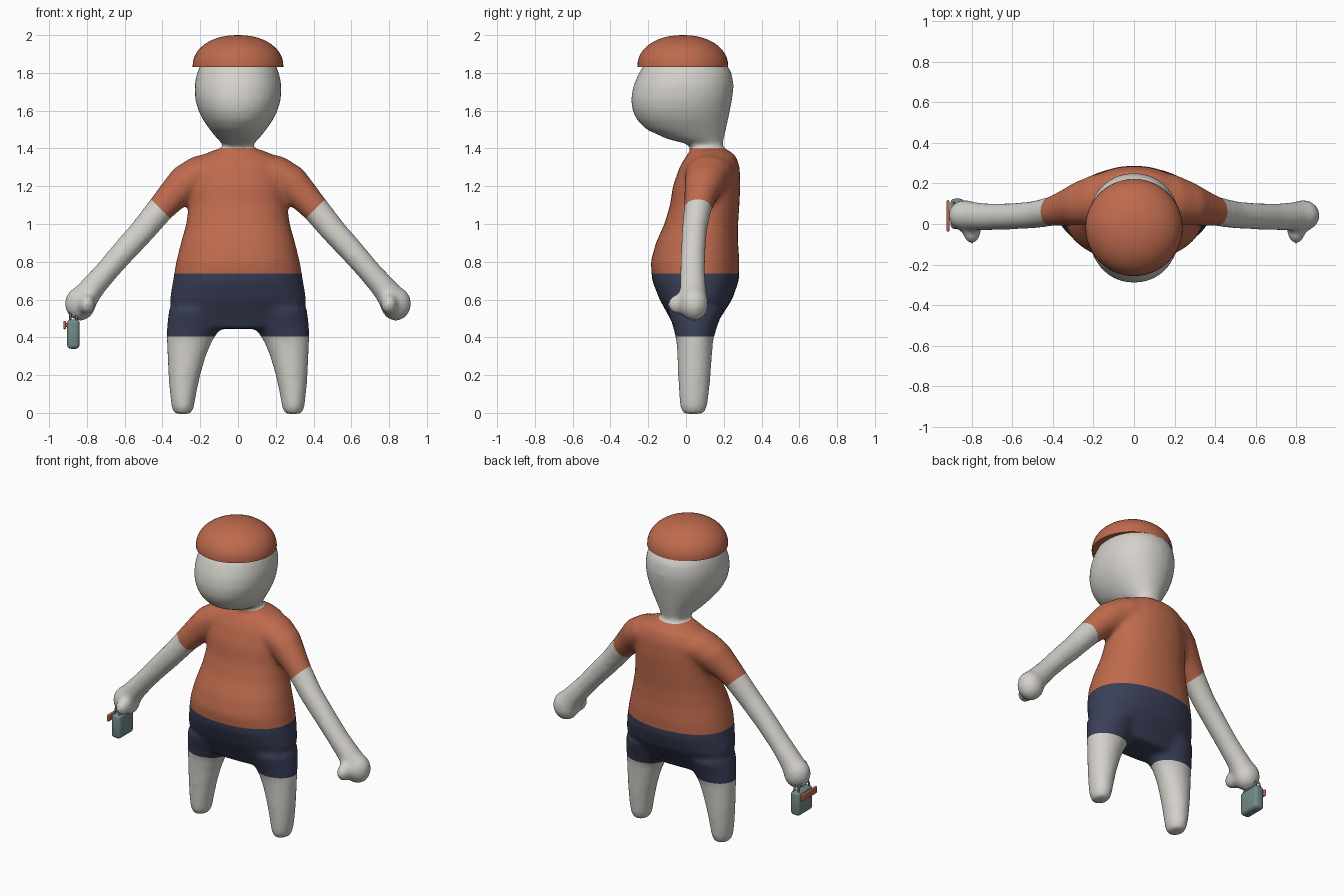
import bpy, bmesh, math
from mathutils import Vector, Matrix

cube = bpy.data.objects.get("Cube")
if cube:
    bpy.data.objects.remove(cube, do_unlink=True)


def material(name, rgb):
    m = bpy.data.materials.new(name)
    m.use_nodes = True
    col = (*rgb, 1)
    m.diffuse_color = col
    m.node_tree.nodes["Principled BSDF"].inputs["Base Color"].default_value = col
    return m


SKIN = material("pale grey", (0.66, 0.64, 0.60))
ORANGE = material("burnt orange", (0.52, 0.145, 0.075))
NAVY = material("navy", (0.042, 0.05, 0.095))
TEAL = material("dusty teal", (0.17, 0.25, 0.25))


def add_object(name, bm, mats):
    bmesh.ops.recalc_face_normals(bm, faces=bm.faces)
    mesh = bpy.data.meshes.new(name)
    bm.to_mesh(mesh)
    bm.free()
    for m in mats:
        mesh.materials.append(m)
    ob = bpy.data.objects.new(name, mesh)
    bpy.context.collection.objects.link(ob)
    return ob


def smooth(ob, angle=40):
    bpy.ops.object.select_all(action="DESELECT")
    ob.select_set(True)
    bpy.context.view_layer.objects.active = ob
    bpy.ops.object.shade_smooth_by_angle(angle=math.radians(angle))


def loft(bm, rings, follow=False, power=2.0, sides=32):
    """Closed skin through elliptic rings (x, y, z, radius u, radius y)."""
    centres = [Vector(r[:3]) for r in rings]
    loops = []
    for i, (c, r) in enumerate(zip(centres, rings)):
        u = Vector((1, 0, 0))
        v = Vector((0, 1, 0))
        if follow:
            t = centres[min(i + 1, len(rings) - 1)] - centres[max(i - 1, 0)]
            u = v.cross(t).normalized()
        loop = []
        for k in range(sides):
            a = math.tau * k / sides
            ca, sa = math.cos(a), math.sin(a)
            pu = math.copysign(abs(ca) ** (2 / power), ca) * r[3]
            pv = math.copysign(abs(sa) ** (2 / power), sa) * r[4]
            loop.append(bm.verts.new(c + u * pu + v * pv))
        loops.append(loop)
    for a, b in zip(loops, loops[1:]):
        for k in range(sides):
            n = (k + 1) % sides
            bm.faces.new((a[k], a[n], b[n], b[k]))
    bm.faces.new(loops[0])
    bm.faces.new(loops[-1])


def upright(rows):
    """Rows of height, half width, front y, back y."""
    return [(0, (f + b) / 2, z, w, (b - f) / 2) for z, w, f, b in rows]


def ball(bm, centre, radii):
    bmesh.ops.create_uvsphere(bm, u_segments=24, v_segments=16, radius=1,
                              matrix=Matrix.Translation(centre) @ Matrix.Diagonal((*radii, 1)))


body = bmesh.new()

# Torso
loft(body, upright([
    (0.445, 0.29, -0.06, 0.15), (0.50, 0.34, -0.085, 0.18), (0.60, 0.362, -0.14, 0.245),
    (0.70, 0.345, -0.18, 0.28), (0.80, 0.328, -0.187, 0.283), (0.90, 0.303, -0.16, 0.276),
    (1.0, 0.275, -0.115, 0.276), (1.1, 0.26, -0.085, 0.283), (1.2, 0.255, -0.07, 0.288),
    (1.3, 0.24, -0.035, 0.285), (1.36, 0.20, 0.0, 0.265), (1.395, 0.12, 0.03, 0.22)]), power=2.2)

# Neck and head
loft(body, upright([
    (1.36, 0.075, 0.035, 0.195), (1.40, 0.072, 0.03, 0.195), (1.425, 0.085, 0.0, 0.195),
    (1.45, 0.11, -0.10, 0.20), (1.50, 0.15, -0.21, 0.212), (1.55, 0.185, -0.26, 0.223),
    (1.60, 0.21, -0.284, 0.233), (1.66, 0.227, -0.292, 0.245), (1.73, 0.231, -0.28, 0.253),
    (1.80, 0.218, -0.25, 0.243), (1.86, 0.19, -0.21, 0.205), (1.92, 0.12, -0.13, 0.12)]), power=2.15)

# Legs, arms and hands, one set per side
for s in (1, -1):
    loft(body, [(s * x, y, z, rx, ry) for x, y, z, rx, ry in [
        (0.292, 0.04, -0.006, 0.045, 0.055), (0.292, 0.04, 0.03, 0.06, 0.072),
        (0.291, 0.042, 0.10, 0.07, 0.08), (0.284, 0.044, 0.20, 0.085, 0.087),
        (0.272, 0.046, 0.30, 0.102, 0.092), (0.257, 0.046, 0.38, 0.121, 0.097),
        (0.235, 0.048, 0.45, 0.143, 0.115), (0.215, 0.05, 0.55, 0.15, 0.15)]])
    loft(body, [(s * x, y, z, ru, ry) for x, y, z, ru, ry in [
        (0.12, 0.13, 1.29, 0.09, 0.13), (0.20, 0.12, 1.265, 0.10, 0.125),
        (0.28, 0.10, 1.215, 0.10, 0.108), (0.35, 0.078, 1.145, 0.084, 0.088),
        (0.41, 0.062, 1.08, 0.074, 0.073), (0.50, 0.045, 0.97, 0.069, 0.068),
        (0.60, 0.038, 0.86, 0.065, 0.066), (0.70, 0.035, 0.745, 0.062, 0.066),
        (0.77, 0.037, 0.665, 0.066, 0.07), (0.82, 0.04, 0.60, 0.074, 0.074)]], follow=True)
    ball(body, (s * 0.835, 0.042, 0.578), (0.083, 0.078, 0.092))
    ball(body, (s * 0.80, -0.035, 0.575), (0.045, 0.065, 0.055))

# Fuse the overlapping volumes into one soft surface
source = add_object("body_source", body, [])
remesh = source.modifiers.new("Fuse", "REMESH")
remesh.mode = "VOXEL"
remesh.voxel_size = 0.014
soften = source.modifiers.new("Soften", "SMOOTH")
soften.factor = 0.5
soften.iterations = 14
graph = bpy.context.evaluated_depsgraph_get()
fused = bpy.data.meshes.new_from_object(source.evaluated_get(graph))
bpy.data.objects.remove(source, do_unlink=True)

# Cut clean colour borders: leg hem, waist, collar, both sleeves
LEG_HEM, WAIST, COLLAR = 0.405, 0.737, 1.402
bm = bmesh.new()
bm.from_mesh(fused)
bpy.data.meshes.remove(fused)
planes = [((0, 0, z), (0, 0, 1)) for z in (LEG_HEM, WAIST, COLLAR)]
planes += [((s * 0.41, 0, 1.08), (s, 0, -1)) for s in (1, -1)]
for co, no in planes:
    bmesh.ops.bisect_plane(bm, geom=bm.verts[:] + bm.edges[:] + bm.faces[:], dist=0.0005,
                           plane_co=co, plane_no=Vector(no).normalized())
for f in bm.faces:
    c = f.calc_center_median()
    x = abs(c.x)
    arm = x > 0.345 and x - c.z > -0.67 and (c.z > WAIST or x > 0.5)
    if arm or c.z < LEG_HEM or c.z > COLLAR:
        f.material_index = 0
    else:
        f.material_index = 1 if c.z > WAIST else 2
smooth(add_object("body", bm, [SKIN, ORANGE, NAVY]), 80)

# Cap: a flattened dome with a flat underside
bm = bmesh.new()
dome = [(0, -0.017, 1.83, 0.24, 0.24)]
for i in range(13):
    a = math.radians(89) * i / 12
    r = 0.24 * math.cos(a) ** 0.92
    dome.append((0, -0.017, 1.84 + 0.16 * math.sin(a), r, r))
loft(bm, dome, sides=48)
smooth(add_object("cap", bm, [ORANGE]))


def rounded_box(name, centre, size, bevel, mat):
    bm = bmesh.new()
    bmesh.ops.create_cube(bm, size=1, matrix=Matrix.Translation(centre) @ Matrix.Diagonal((*size, 1)))
    bmesh.ops.bevel(bm, geom=bm.edges[:], offset=bevel, segments=3, profile=0.5, affect="EDGES")
    smooth(add_object(name, bm, [mat]))


# Small bag hanging from the right hand
rounded_box("bag", (-0.872, 0.05, 0.417), (0.066, 0.15, 0.155), 0.02, TEAL)
rounded_box("bag_strap", (-0.918, 0.04, 0.465), (0.014, 0.155, 0.045), 0.006, ORANGE)
rounded_box("strap_stud", (-0.908, 0.04, 0.465), (0.016, 0.03, 0.02), 0.003, ORANGE)

# Bag handles
for name, x in (("bag_handle_outer", -0.888), ("bag_handle_inner", -0.856)):
    bm = bmesh.new()
    arch = []
    for i in range(17):
        a = math.pi * i / 16
        arch.append(Vector((x, 0.05 - 0.055 * math.cos(a), 0.485 + 0.07 * math.sin(a))))
    rings = []
    for i, p in enumerate(arch):
        t = (arch[min(i + 1, 16)] - arch[max(i - 1, 0)]).normalized()
        u = Vector((1, 0, 0))
        v = t.cross(u)
        rings.append([bm.verts.new(p + (u * math.cos(k * math.tau / 8) + v * math.sin(k * math.tau / 8)) * 0.006)
                      for k in range(8)])
    for a, b in zip(rings, rings[1:]):
        for k in range(8):
            bm.faces.new((a[k], a[k - 1], b[k - 1], b[k]))
    bm.faces.new(rings[0])
    bm.faces.new(rings[-1])
    smooth(add_object(name, bm, [TEAL]), 60)
